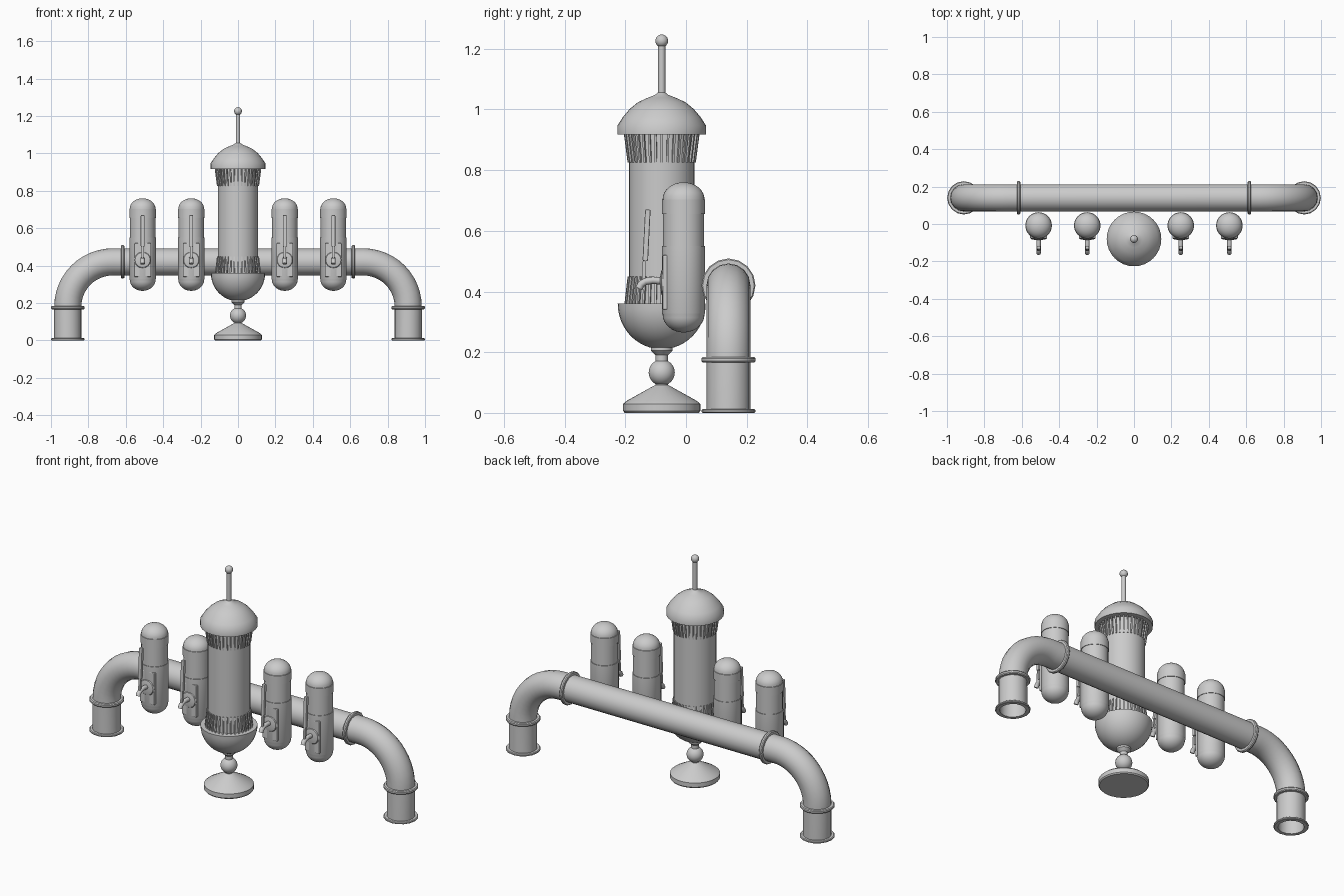
import bpy, math
from mathutils import Matrix, Vector

if "Cube" in bpy.data.objects:
    bpy.data.objects.remove(bpy.data.objects["Cube"])

def finish(ob, angle=35):
    bpy.ops.object.select_all(action='DESELECT')
    ob.select_set(True)
    bpy.context.view_layer.objects.active = ob
    bpy.ops.object.shade_smooth_by_angle(angle=math.radians(angle))
    return ob

def mesh_object(name, verts, faces):
    me = bpy.data.meshes.new(name)
    me.from_pydata(verts, [], faces)
    me.update()
    ob = bpy.data.objects.new(name, me)
    bpy.context.collection.objects.link(ob)
    return ob

def lathe(name, profile, loc, rot=(0, 0, 0), n=32, closed=False):
    """Spin (radius, height) points, bottom to top, around local z."""
    verts, faces = [], []
    for r, z in profile:
        for i in range(n):
            a = 2 * math.pi * i / n
            verts.append((r * math.cos(a), r * math.sin(a), z))
    m = len(profile)
    for j in range(m if closed else m - 1):
        k = (j + 1) % m
        for i in range(n):
            i2 = (i + 1) % n
            faces.append((j * n + i, j * n + i2, k * n + i2, k * n + i))
    if not closed:
        faces.append(tuple(reversed(range(n))))
        faces.append(tuple(range((m - 1) * n, m * n)))
    ob = mesh_object(name, verts, faces)
    ob.location, ob.rotation_euler = loc, rot
    return finish(ob)

def arc(r, h, z, a0, a1, n=8):
    """Elliptic profile arc, angles in degrees from the equator."""
    angles = [math.radians(a0 + (a1 - a0) * i / n) for i in range(n + 1)]
    return [(max(r * math.cos(a), 0.001), z + h * math.sin(a)) for a in angles]

def tube(name, pts, radius, caps=True, res=4):
    cu = bpy.data.curves.new(name, 'CURVE')
    cu.dimensions = '3D'
    cu.bevel_depth, cu.bevel_resolution, cu.use_fill_caps = radius, res, caps
    sp = cu.splines.new('POLY')
    sp.points.add(len(pts) - 1)
    for p, q in zip(sp.points, pts):
        p.co = (*q, 1)
    ob = bpy.data.objects.new(name, cu)
    bpy.context.collection.objects.link(ob)
    bpy.ops.object.select_all(action='DESELECT')
    ob.select_set(True)
    bpy.context.view_layer.objects.active = ob
    bpy.ops.object.convert(target='MESH')
    return finish(bpy.context.object)

def box(name, loc, size, rot=(0, 0, 0), bevel=0.0):
    bpy.ops.mesh.primitive_cube_add(size=1, location=loc, rotation=rot)
    ob = bpy.context.object
    ob.name = name
    ob.data.transform(Matrix.Diagonal((*size, 1)))
    if bevel:
        mod = ob.modifiers.new("bevel", 'BEVEL')
        mod.width, mod.segments = bevel, 2
    return ob

def rod_ring(name, n, r0, z0, r1, z1, w):
    """Ring of thin leaning bars as one object."""
    verts, faces = [], []
    for i in range(n):
        rot = Matrix.Rotation(2 * math.pi * i / n, 3, 'Z')
        b = len(verts)
        for r, z in ((r0, z0), (r1, z1)):
            for dx, dy in ((-w, -w), (w, -w), (w, w), (-w, w)):
                verts.append(rot @ Vector((r + dx, dy, z)))
        for f in ((3, 2, 1, 0), (4, 5, 6, 7), (0, 1, 5, 4),
                  (1, 2, 6, 5), (2, 3, 7, 6), (3, 0, 4, 7)):
            faces.append(tuple(b + k for k in f))
    ob = mesh_object(name, verts, faces)
    ob.location = (0, TY, 0)

# Central tower
TY = -0.08
lathe("tower_foot", [(.122, 0), (.127, .006), (.127, .03), (.115, .04),
                     (.025, .09), (.015, .095)], (0, TY, 0))
lathe("stem_ball", arc(.043, .043, .133, -90, 90, 16), (0, TY, 0))
lathe("stem", [(.02, .085), (.02, .19), (.036, .205), (.036, .22)], (0, TY, 0))
lathe("bowl", arc(.145, .15, .36, -88, 0, 12), (0, TY, 0))
lathe("column", [(.108, .35), (.108, .925)], (0, TY, 0))
rod_ring("lower_grille", 36, .120, .355, .109, .45, .0035)
rod_ring("upper_grille", 36, .109, .825, .122, .925, .0035)
lathe("dome", [(.146, .917), (.146, .947), (.128, .975), (.105, 1.002), (.078, 1.024),
               (.045, 1.039), (.022, 1.048), (.012, 1.056)], (0, TY, 0))
lathe("antenna_rod", [(.012, 1.04), (.012, 1.22)], (0, TY, 0), n=16)
lathe("antenna_ball", arc(.021, .021, 1.226, -90, 90, 12), (0, TY, 0), n=20)

# Arched supply pipe, open at both ends
PY, PZ, PX, BEND = 0.14, 0.42, 0.91, 0.24
right = [(PX - BEND + BEND * math.sin(a), PY, PZ - BEND + BEND * math.cos(a))
         for a in [math.pi / 2 * i / 12 for i in range(13)]] + [(PX, PY, 0)]
left = [(-x, y, z) for x, y, z in reversed(right)]
tube("main_pipe", left + right, .0725, caps=False, res=6)
tube("pipe_lining_left", [(-PX, PY, 0), (-PX, PY, .17)], .066, caps=False, res=6)
tube("pipe_lining_right", [(PX, PY, 0), (PX, PY, .17)], .066, caps=False, res=6)

def collar(name, loc, h, rot=(0, 0, 0)):
    prof = [(.066, -h), (.085, -h), (.089, -h * .5), (.089, h * .5), (.085, h), (.066, h)]
    lathe(name, prof, loc, rot, n=16, closed=True)

for s, side in ((-1, "left"), (1, "right")):
    collar("foot_flange_" + side, (s * PX, PY, .006), .006)
    collar("leg_collar_" + side, (s * PX, PY, .175), .009)
    collar("pipe_collar_" + side, (s * .617, PY, PZ), .009, (0, math.pi / 2, 0))

# Four dispenser tanks with tap and lever
CY, R = -0.008, 0.071
for k, x in enumerate((-.51, -.25, .25, .51)):
    t = f"_{k + 1}"
    lathe("tank_body" + t, arc(R - .002, .06, .325, -90, 0) + [(R, .33), (R, .55)],
          (x, CY, 0))
    lathe("tank_window" + t, [(R - .003, .545), (R - .003, .665)], (x, CY, 0))
    lathe("tank_cap" + t, [(R, .655), (R, .703)] + arc(R - .002, .056, .704, 0, 90),
          (x, CY, 0))
    box("tap_plate" + t, (x, -.065, .43), (.09, .024, .18), bevel=.004)
    lathe("tap_boss" + t, [(.045, 0), (.04, .006), (.02, .01)], (x, -.075, .43),
          (math.pi / 2, 0, 0), n=24)
    tube("tap_spout" + t, [(x, -.07, .434), (x, -.11, .437), (x, -.135, .433),
                           (x, -.148, .424), (x, -.155, .41)], .012)
    box("lever_stem" + t, (x, -.138, .48), (.012, .011, .11), (-.05, 0, 0))
    box("lever_handle" + t, (x, -.13, .585), (.02, .018, .17), (-.05, 0, 0), bevel=.004)
